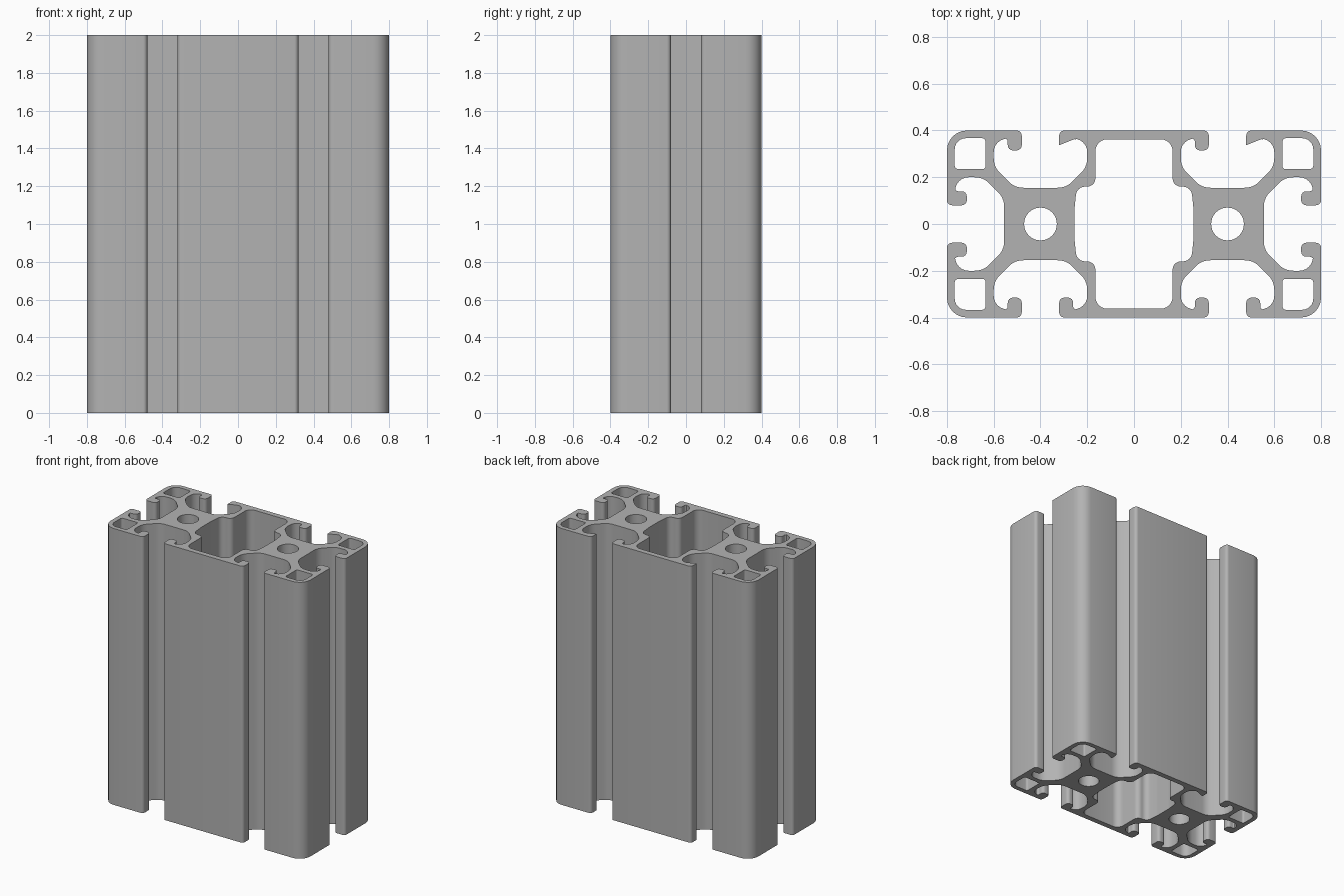
import bpy, bmesh, math
from mathutils import Vector

if "Cube" in bpy.data.objects:
    bpy.data.objects.remove(bpy.data.objects["Cube"], do_unlink=True)

HEIGHT = 2.0
CORE = 0.4      # x of each slot cross centre


def fillet(corners, steps=6):
    """Round every (x, y, radius) corner of a closed outline."""
    out = []
    for i, (x, y, r) in enumerate(corners):
        p = Vector((x, y))
        a = (Vector(corners[i - 1][:2]) - p).normalized()
        b = (Vector(corners[(i + 1) % len(corners)][:2]) - p).normalized()
        half = a.angle(b) / 2
        if r <= 0 or half > math.radians(89.5):
            out.append(p)
            continue
        centre = p + (a + b).normalized() * (r / math.sin(half))
        start = p + a * (r / math.tan(half)) - centre
        end = p + b * (r / math.tan(half)) - centre
        sweep = start.angle_signed(end)
        a0 = math.atan2(start.y, start.x)
        for k in range(steps + 1):
            t = a0 - sweep * k / steps
            out.append(centre + Vector((math.cos(t), math.sin(t))) * r)
    return out


def four_way(quarter):
    """Mirror a quarter outline across both axes into a closed loop."""
    half = quarter + [(x, -y, r) for x, y, r in reversed(quarter)]
    return half + [(-x, y, r) for x, y, r in reversed(half)]


# Half of one T-slot, relative to the slot centre: lip, undercut, floor
slot_half = [(-0.08, 0.4, 0.022), (-0.08, 0.315, 0.022), (-0.14, 0.315, 0.022),
             (-0.14, 0.365, 0.012), (-0.2, 0.365, 0.058),
             (-0.2, 0.245, 0.09), (-0.11, 0.155, 0.09)]
other_half = [(-x, y, r) for x, y, r in reversed(slot_half)]

# Outer outline: top slot, rounded corner, half of the side slot
outer = [(CORE + x, y, r) for x, y, r in slot_half + other_half]
outer.append((2 * CORE, 0.4, 0.085))
outer += [(CORE + y, -x, r) for x, y, r in slot_half]
loops = [fillet(four_way(outer))]

# Centre chamber
loops.append(fillet(four_way([(0.165, 0.362, 0.05), (0.165, 0.16, 0.035),
                              (0.245, 0.16, 0.04), (0.255, 0.06, 0.1)])))

# Corner pockets and round bores
pocket = fillet([(0.635, 0.235, 0.012), (0.635, 0.367, 0.015),
                 (0.767, 0.367, 0.048), (0.767, 0.235, 0.015)])
for sx in (-1, 1):
    for sy in (-1, 1):
        loops.append([Vector((p.x * sx, p.y * sy)) for p in pocket])
    loops.append([Vector((sx * CORE + 0.07 * math.cos(t), 0.07 * math.sin(t)))
                  for t in (math.tau * k / 40 for k in range(40))])

# Fill the section and extrude it
bm = bmesh.new()
for loop in loops:
    verts = [bm.verts.new((p.x, p.y, 0)) for p in loop]
    for i, v in enumerate(verts):
        bm.edges.new((verts[i - 1], v))
bmesh.ops.triangle_fill(bm, edges=bm.edges[:], use_beauty=True, normal=(0, 0, 1))
base = bm.faces[:]
ext = bmesh.ops.extrude_face_region(bm, geom=base, use_keep_orig=True)
bmesh.ops.translate(bm, vec=(0, 0, HEIGHT),
                    verts=[g for g in ext["geom"] if isinstance(g, bmesh.types.BMVert)])
bmesh.ops.recalc_face_normals(bm, faces=bm.faces[:])
mesh = bpy.data.meshes.new("slotted_profile")
bm.to_mesh(mesh)
bm.free()

profile = bpy.data.objects.new("slotted_profile", mesh)
bpy.context.collection.objects.link(profile)

# Plain aluminium grey
grey = bpy.data.materials.new("aluminium_grey")
grey.use_nodes = True
colour = (0.45, 0.45, 0.45, 1)
grey.diffuse_color = colour
grey.node_tree.nodes["Principled BSDF"].inputs["Base Color"].default_value = colour
mesh.materials.append(grey)

bpy.ops.object.select_all(action="DESELECT")
profile.select_set(True)
bpy.context.view_layer.objects.active = profile
bpy.ops.object.shade_smooth_by_angle(angle=math.radians(35))
